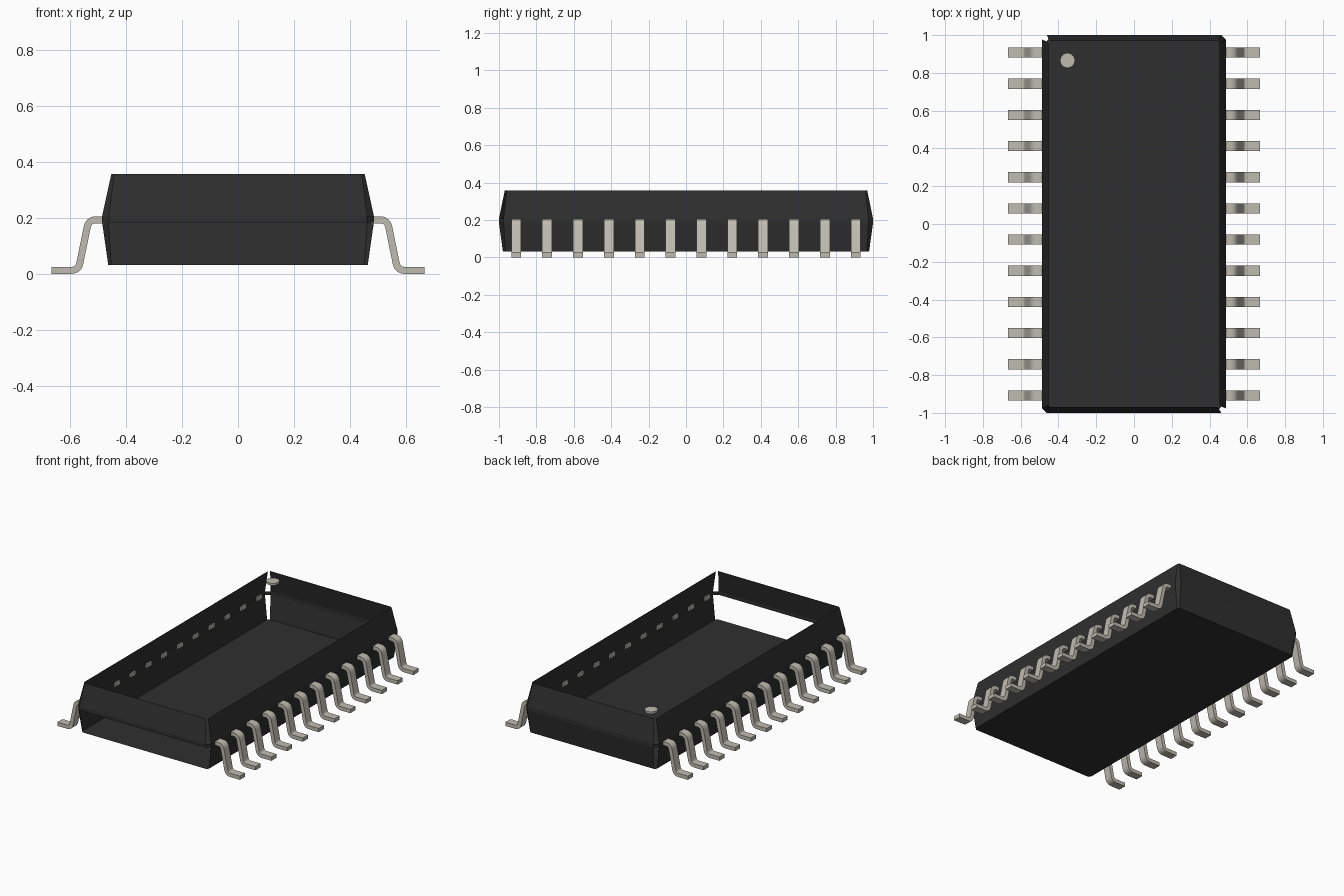
import bpy
import bmesh
import math
from mathutils import Vector

cube = bpy.data.objects.get("Cube")
if cube:
    bpy.data.objects.remove(cube, do_unlink=True)


def make_material(name, rgb):
    mat = bpy.data.materials.new(name)
    mat.use_nodes = True
    mat.diffuse_color = (*rgb, 1)
    bsdf = mat.node_tree.nodes["Principled BSDF"]
    bsdf.inputs["Base Color"].default_value = (*rgb, 1)
    bsdf.inputs["Roughness"].default_value = 0.6
    return mat


black = make_material("black plastic", (0.028, 0.028, 0.028))
metal = make_material("tinned metal", (0.52, 0.50, 0.44))


def finish(name, bm, mat):
    mesh = bpy.data.meshes.new(name)
    bm.to_mesh(mesh)
    bm.free()
    mesh.materials.append(mat)
    obj = bpy.data.objects.new(name, mesh)
    bpy.context.collection.objects.link(obj)
    return obj


# Housing: open shell of chamfered rectangles, given as (half x, half y, chamfer, z)
BOTTOM = (0.464, 0.979, 0.012, 0.032)
BELT_LOW = (0.486, 1.0, 0.024, 0.184)
BELT_HIGH = (0.486, 1.0, 0.024, 0.207)
TOP = (0.453, 0.969, 0.010, 0.358)


def ring(bm, level):
    a, b, c, z = level
    points = [(a, c - b), (a, b - c), (a - c, b), (c - a, b),
              (-a, b - c), (-a, c - b), (c - a, -b), (a - c, -b)]
    return [bm.verts.new((x, y, z)) for x, y in points]


def shell_band(name, low, high, open_sides=(), floor=False):
    # Sides count anticlockwise: 0 left, 2 back, 4 right, 6 front, odd = corners
    bm = bmesh.new()
    lo, hi = ring(bm, low), ring(bm, high)
    for i in range(8):
        if i not in open_sides:
            j = (i + 1) % 8
            bm.faces.new((lo[i], lo[j], hi[j], hi[i]))
    if floor:
        bm.faces.new(lo[::-1])
    bm.verts.ensure_lookup_table()
    bmesh.ops.delete(bm, geom=[v for v in bm.verts if not v.link_faces], context='VERTS')
    return finish(name, bm, black)


shell_band("lower_housing", BOTTOM, BELT_LOW, open_sides=(3, 6, 7), floor=True)
shell_band("housing_belt", BELT_LOW, BELT_HIGH)
shell_band("upper_housing", BELT_HIGH, TOP, open_sides=(3, 7))

# Pin one marker disc, level with the housing rim
bm = bmesh.new()
bmesh.ops.create_cone(bm, cap_ends=True, segments=12, radius1=0.04, radius2=0.04, depth=0.014)
marker = finish("pin_one_marker", bm, metal)
marker.location = (-0.352, 0.866, 0.351)


# Gull-wing lead: bent strip with rounded corners, swept along an x-z path
def rounded_path(corners, reach, steps=6):
    path = [corners[0]]
    for before, corner, after in zip(corners, corners[1:], corners[2:]):
        start = corner + (before - corner).normalized() * reach
        end = corner + (after - corner).normalized() * reach
        for k in range(steps + 1):
            t = k / steps
            path.append(start * (1 - t) ** 2 + corner * 2 * t * (1 - t) + end * t * t)
    return path + [corners[-1]]


def build_lead(width=0.053, thickness=0.025):
    path = rounded_path([Vector(p) for p in
                         ((0.476, 0.1935), (0.534, 0.1935), (0.571, 0.0125), (0.667, 0.0125))], 0.027)
    bm = bmesh.new()
    sections = []
    for i, p in enumerate(path):
        d = (path[min(i + 1, len(path) - 1)] - path[max(i - 1, 0)]).normalized()
        if i == 1:
            d = (path[1] - path[0]).normalized()
        elif i == len(path) - 2:
            d = (path[-1] - path[-2]).normalized()
        n = Vector((-d.y, d.x)) * thickness / 2
        sections.append([bm.verts.new((q.x, y, q.y)) for q, y in
                         ((p + n, -width / 2), (p + n, width / 2),
                          (p - n, width / 2), (p - n, -width / 2))])
    for s, e in zip(sections, sections[1:]):
        for k in range(4):
            m = (k + 1) % 4
            bm.faces.new((s[k], s[m], e[m], e[k]))
    bm.faces.new(sections[0])
    bm.faces.new(sections[-1][::-1])
    bmesh.ops.recalc_face_normals(bm, faces=bm.faces)
    return finish("left_lead_1", bm, metal)


first = build_lead()
bpy.ops.object.select_all(action='DESELECT')
first.select_set(True)
bpy.context.view_layer.objects.active = first
bpy.ops.object.shade_smooth_by_angle(angle=math.radians(35))

# Twelve leads per side; the right row is the left row turned half round
PITCH = 0.165
for i in range(12):
    y = (i - 5.5) * PITCH
    for side, turn in (("left", 0), ("right", math.pi)):
        if i == 0 and side == "left":
            lead = first
        else:
            lead = bpy.data.objects.new(f"{side}_lead_{i + 1}", first.data)
            bpy.context.collection.objects.link(lead)
        lead.location.y = y
        lead.rotation_euler.z = turn
